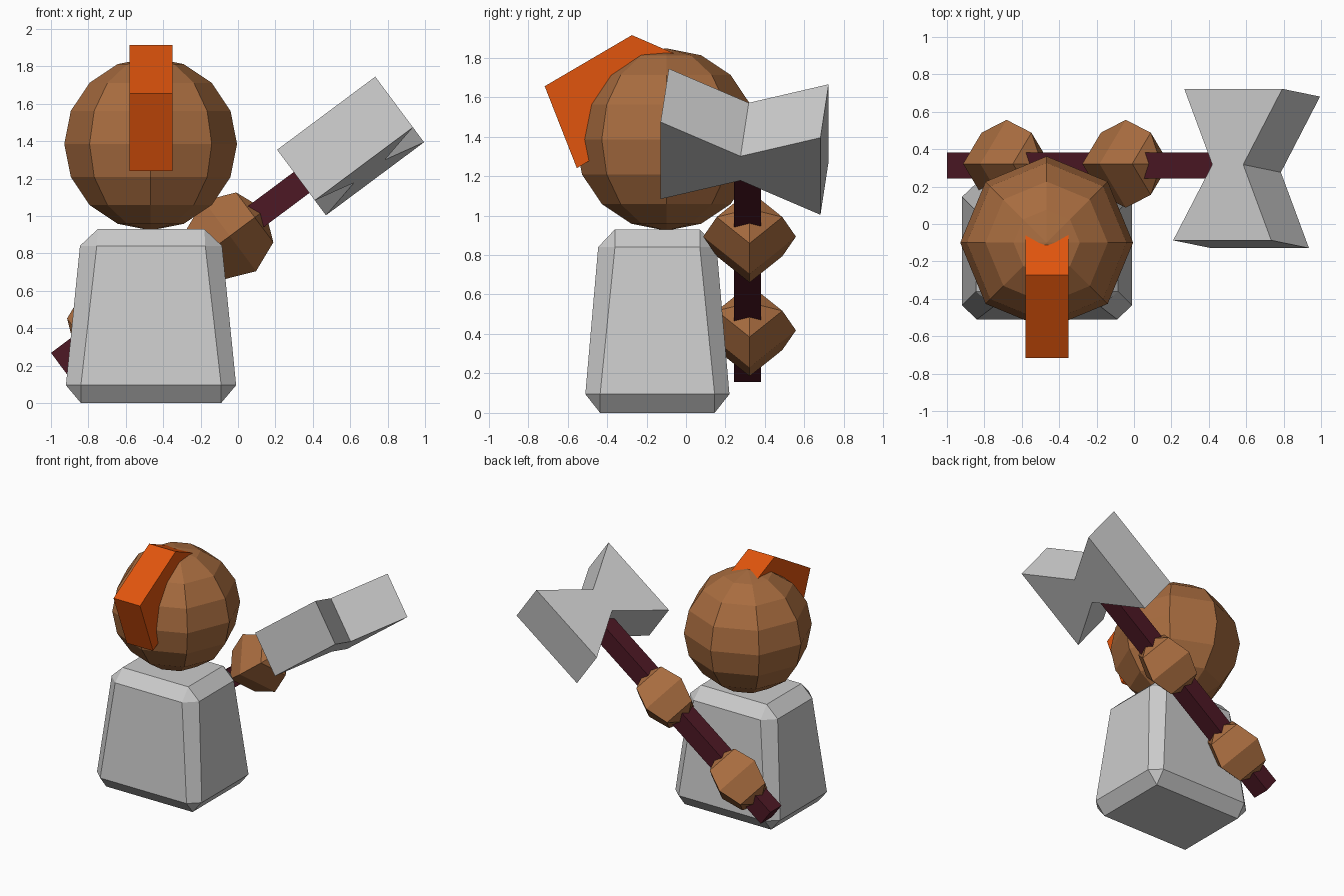
import bpy, bmesh
from math import atan2, radians
from mathutils import Matrix, Vector

if "Cube" in bpy.data.objects:
    bpy.data.objects.remove(bpy.data.objects["Cube"])


def material(name, rgb):
    m = bpy.data.materials.new(name)
    m.diffuse_color = (*rgb, 1)
    m.use_nodes = True
    m.node_tree.nodes["Principled BSDF"].inputs["Base Color"].default_value = m.diffuse_color
    return m


SKIN = material("brown", (0.39, 0.15, 0.05))
ORANGE = material("orange", (0.75, 0.09, 0.004))
WOOD = material("dark_red_wood", (0.075, 0.009, 0.018))


def finish(name, bm, matrix, mat=None):
    bmesh.ops.recalc_face_normals(bm, faces=bm.faces[:])
    bm.transform(matrix)
    mesh = bpy.data.meshes.new(name)
    bm.to_mesh(mesh)
    bm.free()
    if mat:
        mesh.materials.append(mat)
    obj = bpy.data.objects.new(name, mesh)
    bpy.context.collection.objects.link(obj)
    return obj


def prism(name, outline, half, matrix, mat=None):
    """Outline in local y, z, extruded along local x to both sides."""
    bm = bmesh.new()
    face = bm.faces.new([bm.verts.new((-half, y, z)) for y, z in outline])
    ext = bmesh.ops.extrude_face_region(bm, geom=[face])["geom"]
    moved = [v for v in ext if isinstance(v, bmesh.types.BMVert)]
    bmesh.ops.translate(bm, verts=moved, vec=(2 * half, 0, 0))
    return finish(name, bm, matrix, mat)


def ball(name, segments, rings, radius, matrix, mat):
    bm = bmesh.new()
    bmesh.ops.create_uvsphere(bm, u_segments=segments, v_segments=rings, radius=radius)
    return finish(name, bm, matrix, mat)


# Body: tapered block with every edge chamfered, as a hull of mirrored corners
bm = bmesh.new()
corners = [(0.375, 0.29, 0), (0.375, 0.365, 0.095), (0.455, 0.29, 0.095),
           (0.29, 0.30, 0.84), (0.38, 0.215, 0.84), (0.285, 0.215, 0.93)]
for x, y, z in corners:
    for sx in (-1, 1):
        for sy in (-1, 1):
            bm.verts.new((sx * x, sy * y, z))
bmesh.ops.convex_hull(bm, input=bm.verts[:])
bmesh.ops.dissolve_limit(bm, angle_limit=radians(2), verts=bm.verts[:], edges=bm.edges[:])
finish("body", bm, Matrix.Translation((-0.465, -0.145, 0)))

# Head and the crest on its front
ball("head", 8, 8, 0.462, Matrix.Translation((-0.467, -0.1, 1.385)), SKIN)
prism("crest", [(-0.553, 1.24), (-0.716, 1.655), (-0.274, 1.914), (0.0, 1.795),
                (-0.1, 1.5), (-0.4, 1.33)], 0.115,
      Matrix.Translation((-0.465, 0, 0)), ORANGE)

# Frame of the axe: local z runs up the handle, local y stays world y
butt = Vector((-0.958, 0.312, 0.212))
tilt = radians(90) - atan2(1.162, 1.56)
turn = Matrix.Rotation(tilt, 4, 'Y')
axe = Matrix.Translation(butt) @ turn

# Handle
prism("axe_handle", [(-0.069, 0), (0.069, 0), (0.069, 1.94), (-0.069, 1.94)], 0.07, axe, WOOD)

# Hands gripping the handle
for name, along in (("left_hand", 0.345), ("right_hand", 1.14)):
    ball(name, 4, 4, 0.235, axe @ Matrix.Translation((0, 0.01, along)), SKIN)

# Double blade: bow-tie outline, slightly twisted around the handle
prism("axe_blade", [(-0.408, -0.327), (0, -0.103), (0.408, -0.327),
                    (0.408, 0.327), (0, 0.103), (-0.408, 0.327)], 0.17,
      Matrix.Translation((0.602, 0.297, 1.374)) @ turn @ Matrix.Rotation(radians(-7), 4, 'Z'))
